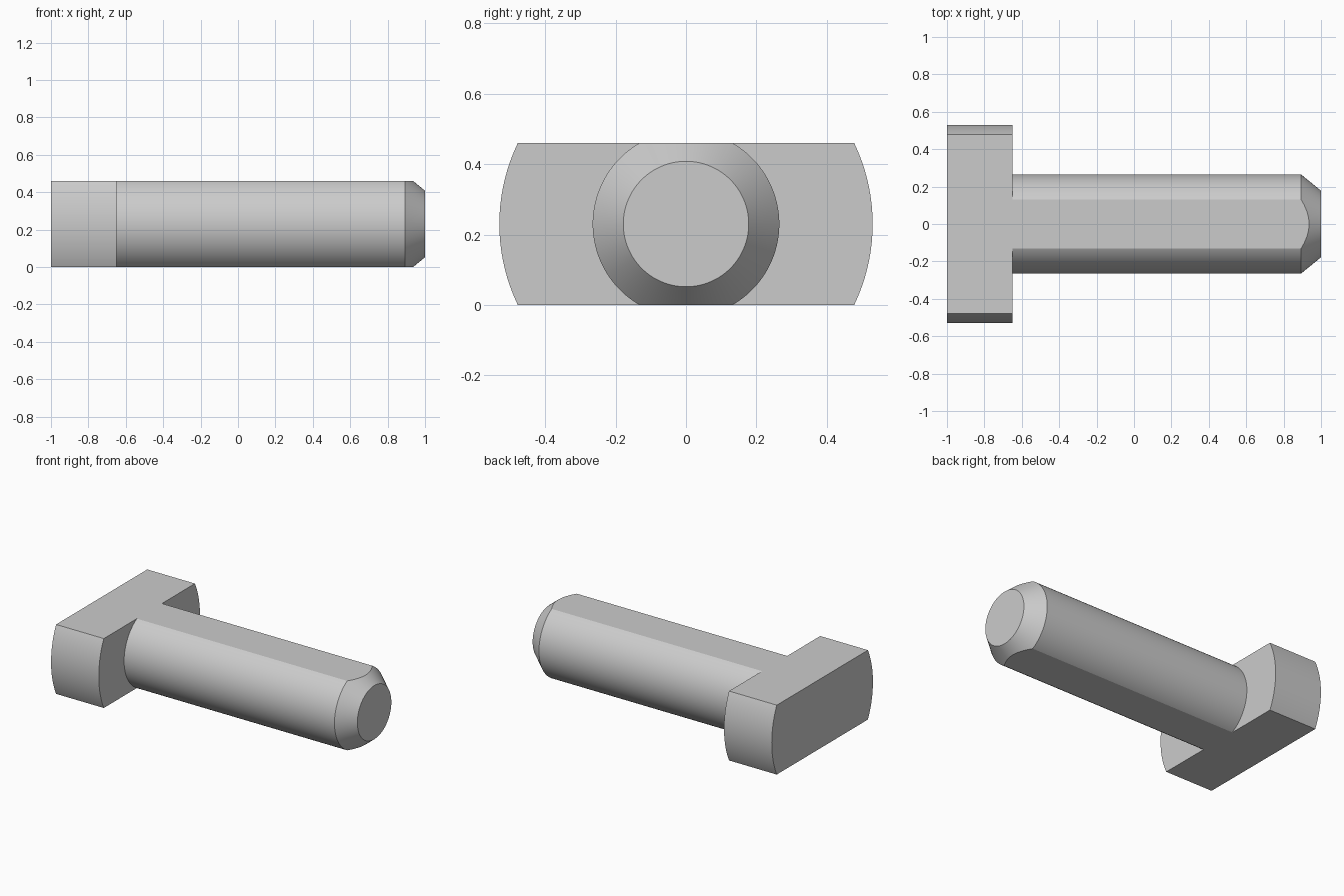
import bpy, bmesh, math
from mathutils import Vector, Matrix

cube = bpy.data.objects.get("Cube")
if cube:
    bpy.data.objects.remove(cube, do_unlink=True)

HALF_HEIGHT = 0.23
SEGMENTS = 128

# Plain steel material
steel = bpy.data.materials.new("grey steel")
steel.use_nodes = True
grey = (0.6, 0.6, 0.6, 1)
steel.diffuse_color = grey
steel.node_tree.nodes["Principled BSDF"].inputs["Base Color"].default_value = grey

# Turned body: wide head, round shank, chamfered tip (position along x, radius)
profile = [(-1, 0), (-1, 0.53), (-0.65, 0.53), (-0.65, 0.265),
           (0.893, 0.265), (1, 0.178), (1, 0)]
bm = bmesh.new()
verts = [bm.verts.new((x, r, 0)) for x, r in profile]
edges = [bm.edges.new(pair) for pair in zip(verts, verts[1:])]
bmesh.ops.spin(bm, geom=verts + edges, cent=(0, 0, 0), axis=(1, 0, 0),
               angle=math.tau, steps=SEGMENTS, use_merge=True)
bmesh.ops.remove_doubles(bm, verts=bm.verts, dist=0.0001)

# Mill the top and bottom flat across head and shank
for side in (1, -1):
    cut = bmesh.ops.bisect_plane(
        bm, geom=bm.verts[:] + bm.edges[:] + bm.faces[:], dist=0.00001,
        plane_co=Vector((0, 0, side * HALF_HEIGHT)),
        plane_no=Vector((0, 0, side)), clear_outer=True)
    rim = [e for e in cut["geom_cut"] if isinstance(e, bmesh.types.BMEdge)]
    bmesh.ops.holes_fill(bm, edges=rim, sides=0)

bmesh.ops.recalc_face_normals(bm, faces=bm.faces)
bmesh.ops.transform(bm, matrix=Matrix.Translation((0, 0, HALF_HEIGHT)), verts=bm.verts)

mesh = bpy.data.meshes.new("t_head_bolt")
bm.to_mesh(mesh)
bm.free()
mesh.materials.append(steel)
bolt = bpy.data.objects.new("t_head_bolt", mesh)
bpy.context.collection.objects.link(bolt)

# Smooth round surfaces, crisp machined edges
bpy.ops.object.select_all(action="DESELECT")
bolt.select_set(True)
bpy.context.view_layer.objects.active = bolt
bpy.ops.object.shade_smooth_by_angle(angle=math.radians(20))
